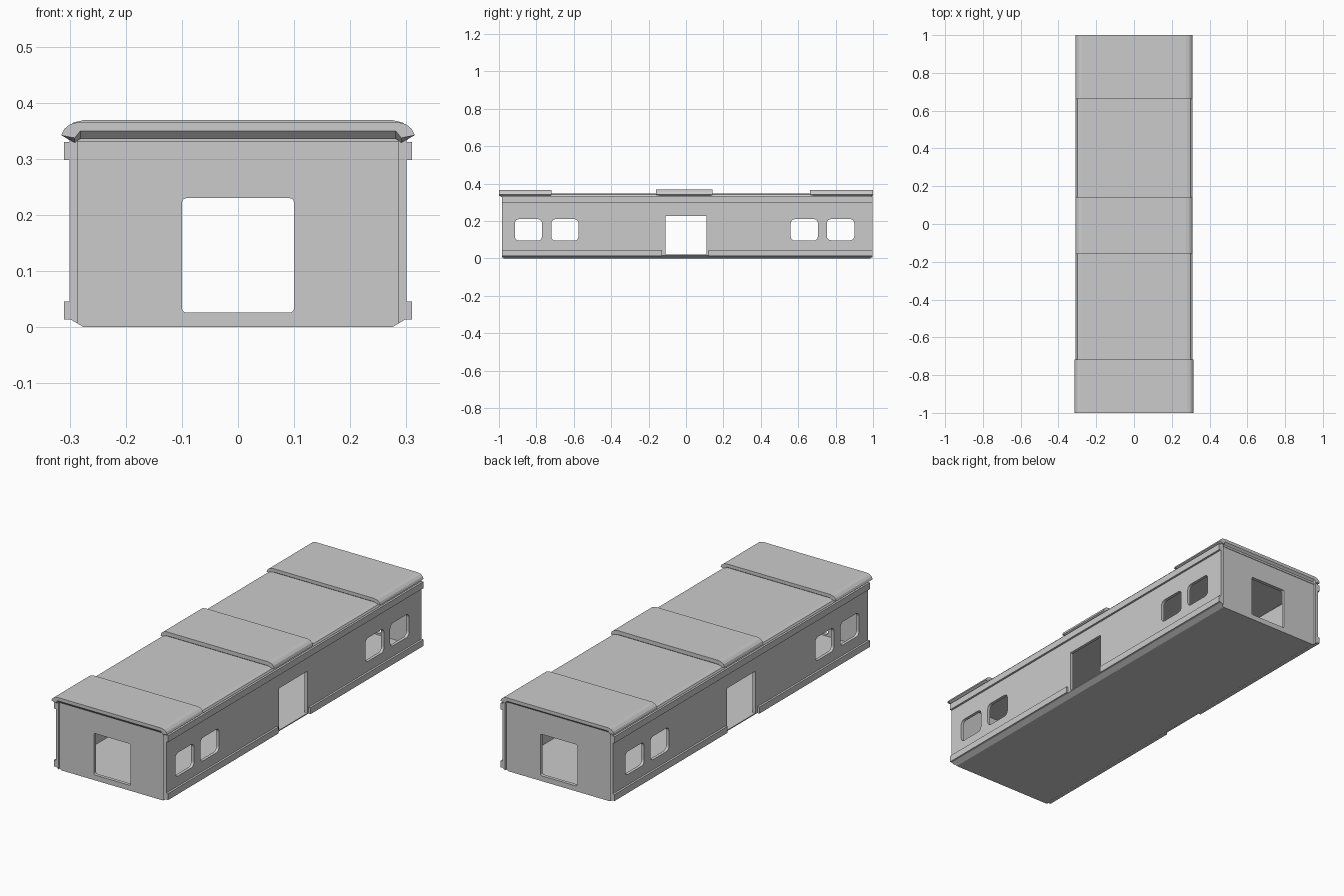
import bpy, bmesh, math

if "Cube" in bpy.data.objects:
    bpy.data.objects.remove(bpy.data.objects["Cube"])


def loft(name, rings):
    """Closed solid through equally sized rings of 3D points."""
    bm = bmesh.new()
    vs = [[bm.verts.new(p) for p in r] for r in rings]
    n = len(rings[0])
    for a, b in zip(vs, vs[1:]):
        for i in range(n):
            j = (i + 1) % n
            bm.faces.new((a[i], a[j], b[j], b[i]))
    bm.faces.new(vs[0])
    bm.faces.new(vs[-1][::-1])
    bmesh.ops.recalc_face_normals(bm, faces=bm.faces)
    me = bpy.data.meshes.new(name)
    bm.to_mesh(me)
    bm.free()
    ob = bpy.data.objects.new(name, me)
    bpy.context.collection.objects.link(ob)
    return ob


def prism(name, profile, y0, y1):
    """Extrude an x-z profile along y."""
    return loft(name, [[(x, y, z) for x, z in profile] for y in (y0, y1)])


def box_profile(x0, x1, z0, z1):
    return [(x0, z0), (x1, z0), (x1, z1), (x0, z1)]


def mirrored(half):
    """Complete a right-half profile with its left half."""
    return half + [(-x, z) for x, z in reversed(half)]


def rounded(u0, u1, v0, v1, r, steps=4):
    pts = []
    corners = ((u1 - r, v1 - r), (u0 + r, v1 - r), (u0 + r, v0 + r), (u1 - r, v0 + r))
    for k, (cu, cv) in enumerate(corners):
        for s in range(steps + 1):
            a = math.pi / 2 * (k + s / steps)
            pts.append((cu + r * math.cos(a), cv + r * math.sin(a)))
    return pts


def cut(ob, cutter):
    mod = ob.modifiers.new("opening", 'BOOLEAN')
    mod.operation = 'DIFFERENCE'
    mod.solver = 'EXACT'
    mod.object = cutter
    bpy.context.view_layer.objects.active = ob
    bpy.ops.object.modifier_apply(modifier=mod.name)
    bpy.data.objects.remove(cutter)


# side walls with windows and a central doorway
openings = [(-0.915, -0.77, 0.095, 0.21, 0.022), (-0.72, -0.575, 0.095, 0.21, 0.022),
            (-0.11, 0.11, 0.02, 0.226, 0.003),
            (0.56, 0.705, 0.095, 0.21, 0.022), (0.753, 0.90, 0.097, 0.21, 0.022)]
for s, side in ((1, "right"), (-1, "left")):
    wall = prism(side + "_wall", [(s * x, z) for x, z in
                 ((0.285, 0.006), (0.30, 0.015), (0.30, 0.335), (0.285, 0.335))], -0.985, 0.997)
    for o in openings:
        hole = rounded(*o)
        cut(wall, loft("opening_cutter", [[(s * x, y, z) for y, z in hole] for x in (0.25, 0.34)]))
    # trim rails, the lower one broken at the doorway
    for part, z0, z1, y0, y1 in (("upper_rail", 0.298, 0.33, -0.985, 0.997),
                                 ("lower_rail_front", 0.014, 0.046, -0.985, -0.127),
                                 ("lower_rail_rear", 0.014, 0.046, 0.12, 0.997)):
        prism(f"{side}_{part}", [(s * x, z) for x, z in box_profile(0.298, 0.31, z0, z1)], y0, y1)

# recessed end walls with doorways
end_profile = mirrored([(0.275, 0.0), (0.285, 0.006), (0.285, 0.338)])
for name, y0, y1 in (("front_wall", -0.977, -0.96), ("rear_wall", 0.97, 0.987)):
    wall = prism(name, end_profile, y0, y1)
    cut(wall, prism("doorway_cutter", rounded(-0.10, 0.10, 0.026, 0.23, 0.008, 3), y0 - 0.05, y1 + 0.05))

# floor and base roof
prism("floor", mirrored([(0.275, 0.0), (0.285, 0.006), (0.285, 0.018)]), -0.96, 0.97)
prism("base_roof", mirrored([(0.285, 0.330), (0.303, 0.334), (0.298, 0.342), (0.28, 0.347)]),
      -0.98, 0.99)


# raised roof caps with undercut ends
def roof_cap(name, y0, y1, w, top):
    def ring(y, lift):
        half = [(w - 0.034, 0.336 + lift), (w - 0.024, 0.329 + lift * 0.6), (w, 0.342),
                (w - 0.005, top - 0.013), (w - 0.016, top - 0.004), (w - 0.033, top)]
        return [(x, y, z) for x, z in mirrored(half)]
    loft(name, [ring(y0, 0.014), ring(y0 + 0.014, 0), ring(y1 - 0.014, 0), ring(y1, 0.014)])


roof_cap("front_roof_cap", -1.0, -0.718, 0.315, 0.366)
roof_cap("middle_roof_cap", -0.16, 0.142, 0.309, 0.369)
roof_cap("rear_roof_cap", 0.663, 1.0, 0.309, 0.366)
